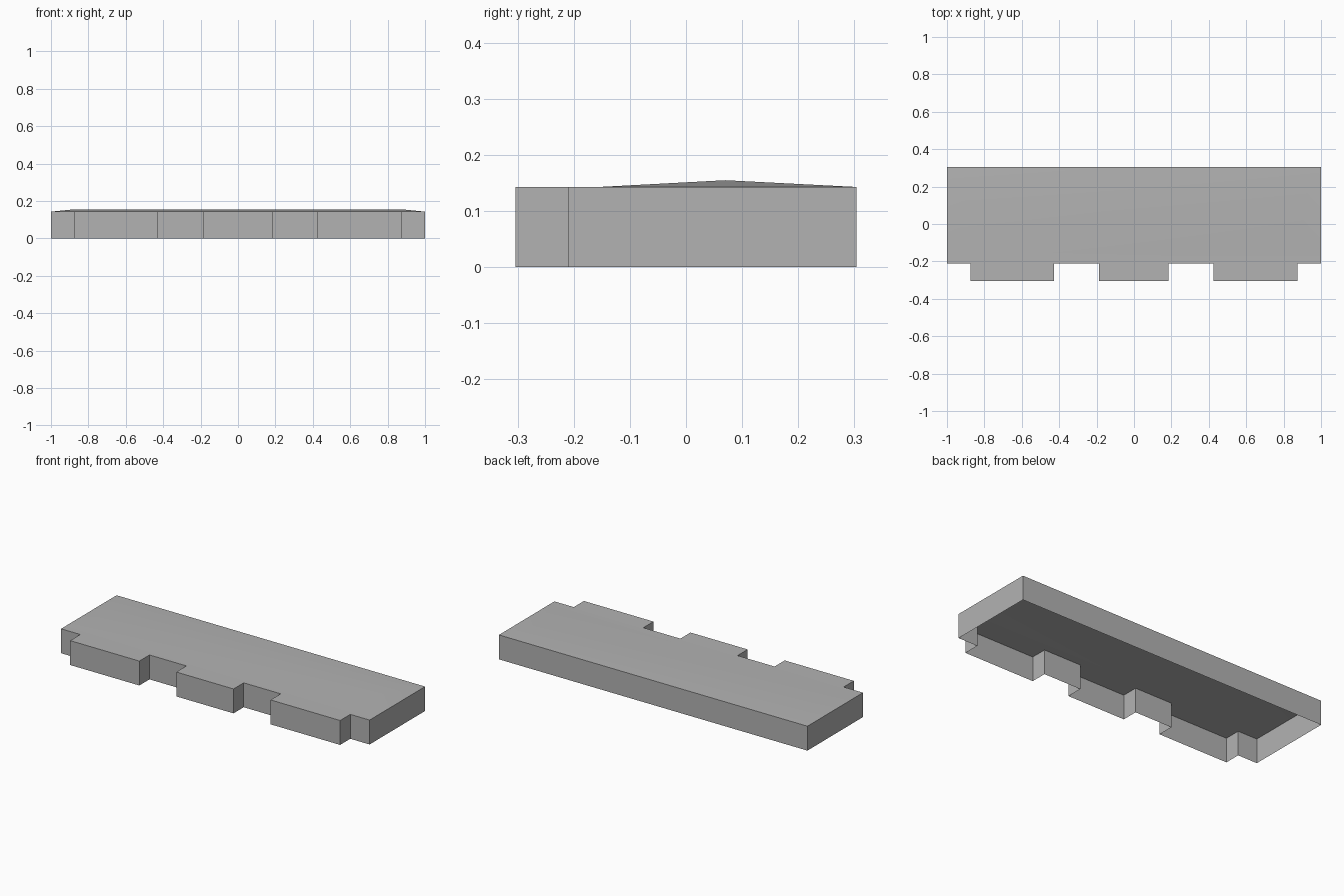
import bpy, bmesh, math

if "Cube" in bpy.data.objects:
    bpy.data.objects.remove(bpy.data.objects["Cube"])

GREY = (0.45, 0.45, 0.45, 1)
mat = bpy.data.materials.new("plain grey")
mat.use_nodes = True
mat.diffuse_color = GREY
mat.node_tree.nodes["Principled BSDF"].inputs["Base Color"].default_value = GREY

H, RIDGE = 0.143, 0.155                  # eave and ridge heights
BACK, FRONT, TAB = 0.304, -0.21, -0.304  # y of back edge, front edge and tab fronts
SPRING, MID = -0.155, 0.07               # y where the slope begins, and of the ridge

# Outline: straight back, three tabs along the front
outline = [(1, SPRING), (1, BACK), (-1, BACK), (-1, SPRING), (-1, FRONT)]
for x0, x1 in ((-0.875, -0.427), (-0.187, 0.184), (0.424, 0.875)):
    outline += [(x0, FRONT), (x0, TAB), (x1, TAB), (x1, FRONT)]
outline.append((1, FRONT))

bm = bmesh.new()
low = [bm.verts.new((x, y, 0)) for x, y in outline]
top = [bm.verts.new((x, y, H)) for x, y in outline]

# Outer walls, open underneath
n = len(outline)
for i in range(n):
    j = (i + 1) % n
    bm.faces.new((low[i], low[j], top[j], top[i]))

# Flat front deck and shallow hipped top
ridge_l = bm.verts.new((0.88, MID, RIDGE))
ridge_r = bm.verts.new((-0.88, MID, RIDGE))
a, b, c, d = top[:4]
deck = [bm.faces.new([d] + top[4:] + [a])]
deck += [bm.faces.new(f) for f in ((a, b, ridge_l), (b, c, ridge_r, ridge_l),
                                   (c, d, ridge_r), (d, a, ridge_l, ridge_r))]
bmesh.ops.recalc_face_normals(bm, faces=bm.faces)
if deck[0].normal.z < 0:
    bmesh.ops.reverse_faces(bm, faces=bm.faces)

# Merge the wall panels split at the slope line
split = [e for e in bm.edges if abs(e.verts[0].co.x) == 1
         and all(abs(v.co.y - SPRING) < 1e-4 for v in e.verts)
         and abs(e.verts[0].co.z - e.verts[1].co.z) > 0.1]
bmesh.ops.dissolve_edges(bm, edges=split, use_verts=False)

mesh = bpy.data.meshes.new("notched_roof_slab")
bm.to_mesh(mesh)
bm.free()
mesh.materials.append(mat)
slab = bpy.data.objects.new("notched_roof_slab", mesh)
bpy.context.collection.objects.link(slab)

# Soft shading over the top, crisp rim and corners
bpy.context.view_layer.objects.active = slab
slab.select_set(True)
bpy.ops.object.shade_smooth_by_angle(angle=math.radians(30))
